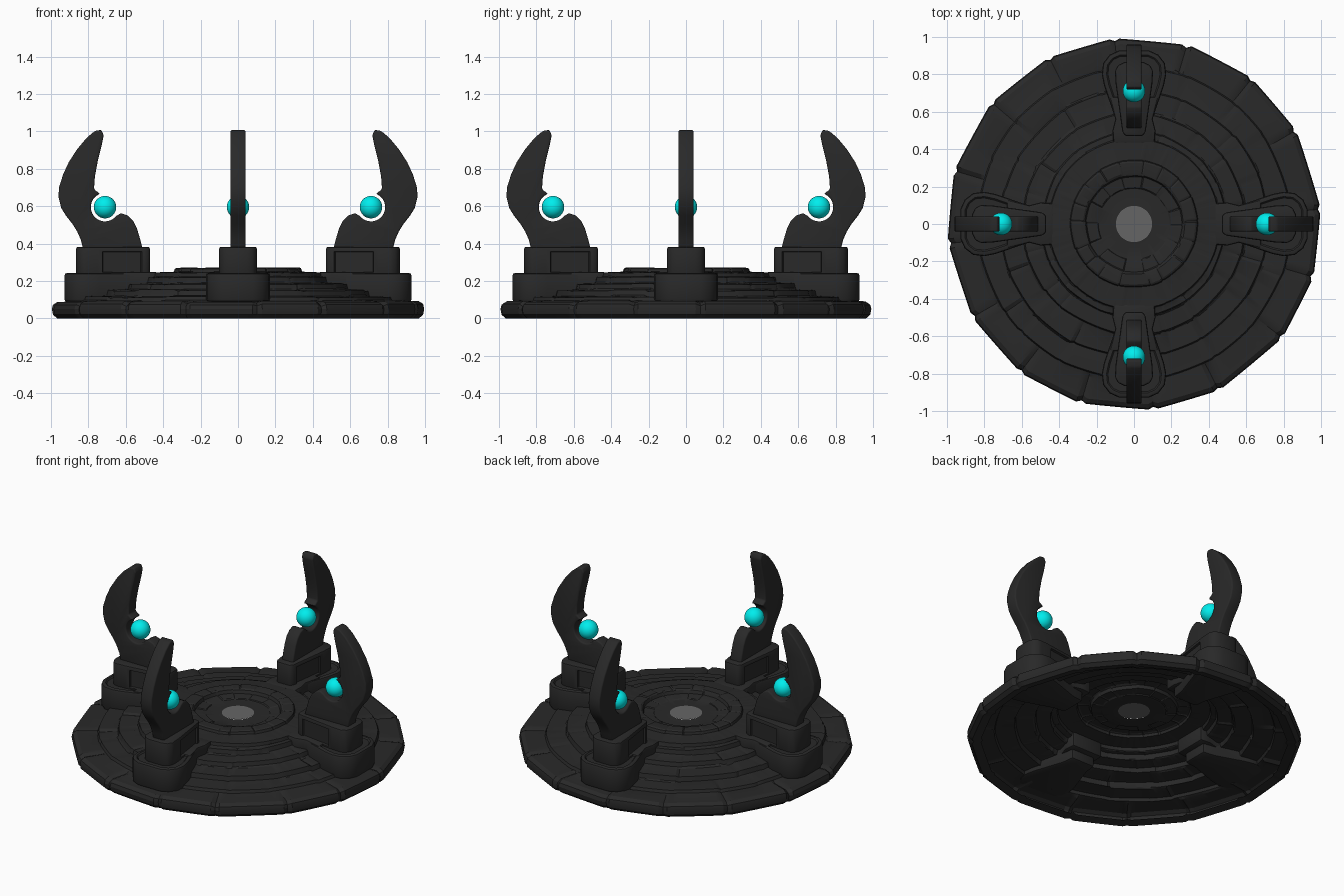
import bpy, bmesh, math, random
from mathutils import Matrix, Vector

if "Cube" in bpy.data.objects:
    bpy.data.objects.remove(bpy.data.objects["Cube"])
random.seed(4)


def material(name, col):
    m = bpy.data.materials.new(name)
    m.diffuse_color = col
    m.use_nodes = True
    m.node_tree.nodes["Principled BSDF"].inputs["Base Color"].default_value = m.diffuse_color
    return m


STONE = material("dark_stone", (0.022, 0.022, 0.022, 1))
GLOW = material("cyan_orb", (0.0, 0.85, 0.85, 1))
DISC = material("grey_disc", (0.13, 0.13, 0.13, 1))


def finish(name, bm, mat, angle=35):
    me = bpy.data.meshes.new(name)
    bm.to_mesh(me)
    bm.free()
    me.materials.append(mat)
    ob = bpy.data.objects.new(name, me)
    bpy.context.collection.objects.link(ob)
    bpy.ops.object.select_all(action='DESELECT')
    ob.select_set(True)
    bpy.context.view_layer.objects.active = ob
    bpy.ops.object.shade_smooth_by_angle(angle=math.radians(angle))
    return ob


def around(ob):
    # four copies, one per side of the platform
    base = ob.name
    for k, side in enumerate(("right", "back", "left", "front")):
        o = ob if k == 0 else ob.copy()
        if k:
            bpy.context.collection.objects.link(o)
        o.name = f"{base}_{side}"
        o.matrix_world = Matrix.Rotation(k * math.pi / 2, 4, 'Z')


def prism(name, pts, vec, bevel, panels=False, rim=0, segs=2):
    # extrude an outline, optionally with recessed side panels and a rimmed top
    bm = bmesh.new()
    f = bm.faces.new([bm.verts.new(p) for p in pts])
    r = bmesh.ops.extrude_face_region(bm, geom=[f])
    bmesh.ops.translate(bm, vec=vec, verts=[v for v in r["geom"] if isinstance(v, bmesh.types.BMVert)])
    bmesh.ops.recalc_face_normals(bm, faces=bm.faces)
    edges = [e for e in bm.edges if e.calc_face_angle(0) > math.radians(32)]
    sides = [q for q in bm.faces if abs(q.normal.z) < 0.1 and q.calc_area() > 0.03]
    if panels:
        bmesh.ops.inset_individual(bm, faces=sides, thickness=0.035, depth=0)
        bmesh.ops.inset_individual(bm, faces=sides, thickness=0.006, depth=-0.012)
    if rim:
        top = [q for q in bm.faces if q.normal.z > 0.9]
        bmesh.ops.inset_region(bm, faces=top, thickness=rim)
        bmesh.ops.inset_region(bm, faces=top, thickness=0.008, depth=-0.008)
    bmesh.ops.bevel(bm, geom=edges, offset=bevel, segments=segs, profile=0.5,
                    affect='EDGES', clamp_overlap=True)
    return finish(name, bm, STONE)


def mirror_outline(half, z):
    return [(x, y, z) for x, y in half] + [(x, -y, z) for x, y in reversed(half)]


# stepped platform: open-bottomed shell, each ring split into uneven slabs
N = 240
RIM_SEAMS = [4, 30, 51, 73, 96, 117, 140, 163, 186, 210, 232, 254, 276, 297, 323, 344]


def ring_blocks(count, jr, jz, seams=None):
    # per-sample (scale toward chord, radius jitter, height jitter, is seam)
    if seams is None:
        off = random.random() * 360
        seams = [(off + (i + random.uniform(-.3, .3)) * 360 / count) % 360 for i in range(count)]
    s = sorted({round(a / 360 * N) % N for a in seams})
    out = [None] * N
    for i, a in enumerate(s):
        b = s[(i + 1) % len(s)]
        n = (b - a) % N
        dr, dz = -random.random() * jr, -random.random() * jz
        half = math.pi * n / N
        for k in range(n):
            t = 2 * math.pi * k / N - half
            out[(a + k) % N] = (math.cos(half) / math.cos(t), dr, dz, k == 0)
    return out


# (profile points, slab count, radius jitter, height jitter, groove depth)
RINGS = [
    ([(.92, .012), (.975, .0), (.998, .02), (1.004, .05), (.998, .078), (.975, .093), (.86, .097)], 0, .006, .006, .016),
    ([(.845, .10), (.838, .118), (.735, .122)], 20, .01, .008, .007),
    ([(.722, .125), (.715, .154), (.612, .158)], 18, .008, .008, .007),
    ([(.602, .162), (.595, .188), (.51, .192)], 16, .008, .006, .006),
    ([(.502, .195), (.496, .222), (.468, .224)], 14, .004, .004, .005),
    ([(.46, .226), (.455, .246), (.355, .25)], 40, .002, .002, .002),
    ([(.345, .252), (.34, .268), (.33, .273), (.275, .273)], 18, .004, .003, .006),
    ([(.265, .268), (.258, .248), (.2, .243)], 14, .006, .004, .006),
    ([(.19, .236), (.12, .234), (.095, .236)], 60, 0, 0, 0),
]
bm = bmesh.new()
loops = []
for pts, count, jr, jz, groove in RINGS:
    blocks = ring_blocks(count, jr, jz, None if count else RIM_SEAMS)
    for r, z in pts:
        loop = []
        for i in range(N):
            chord, dr, dz, seam = blocks[i]
            rr = r * (1 + (chord - 1) * (0.9 if r > .9 else 0.4)) + dr
            zz = z + (dz if z > .06 else 0)
            if seam:
                rr -= groove if r > .9 else groove * .6
                zz -= groove * .6 if z > .06 else 0
            a = 2 * math.pi * i / N
            loop.append(bm.verts.new((rr * math.cos(a), rr * math.sin(a), zz)))
        loops.append(loop)
for A, B in zip(loops, loops[1:]):
    for i in range(N):
        j = (i + 1) % N
        bm.faces.new((A[i], A[j], B[j], B[i]))
finish("stepped_platform", bm, STONE, 25)

# centre disc
bm = bmesh.new()
bmesh.ops.create_circle(bm, cap_ends=True, segments=40, radius=0.097,
                        matrix=Matrix.Translation((0, 0, 0.238)))
finish("centre_disc", bm, DISC)

# low apron, plinth and pedestal block under each horn
apron = [(.43, .11), (.50, .115), (.56, .10), (.68, .13), (.68, .0)]
around(prism("apron", mirror_outline(apron[:4], .15), Vector((0, 0, .098)), .012))
plinth = [(.47, .085), (.55, .095), (.74, .16), (.80, .172), (.86, .165), (.905, .13), (.928, .08)]
around(prism("plinth", mirror_outline(plinth, .09), Vector((0, 0, .153)), .014, rim=.025))
block = [(.47, .045), (.49, .062), (.75, .098), (.82, .102), (.85, .085), (.866, .05)]
around(prism("pedestal", mirror_outline(block, .22), Vector((0, 0, .163)), .012, panels=True))

# curved horn with a round socket for the orb
BX, BZ = .711, .595
outer = [(.51, .37), (.522, .42), (.54, .48), (.56, .52), (.59, .55), (.625, .563)]
arc = [(BX + .076 * math.cos(t), BZ + .076 * math.sin(t))
       for t in (math.radians(-142 + 212 * k / 18) for k in range(19))]
back = [(.77, .69), (.765, .76), (.75, .84), (.73, .92), (.718, .98), (.73, 1.008), (.765, 1.003),
        (.81, .965), (.86, .905), (.905, .835), (.935, .77), (.957, .70), (.96, .65), (.945, .59),
        (.92, .55), (.885, .505), (.86, .465), (.84, .42), (.828, .37)]
horn = [(x, -.041, z) for x, z in outer + arc + back]
around(prism("horn", horn, Vector((0, .082, 0)), .014, segs=3))

# glowing orbs
bm = bmesh.new()
bmesh.ops.create_uvsphere(bm, u_segments=32, v_segments=16, radius=.06,
                          matrix=Matrix.Translation((BX, 0, BZ)))
around(finish("orb", bm, GLOW, 60))
